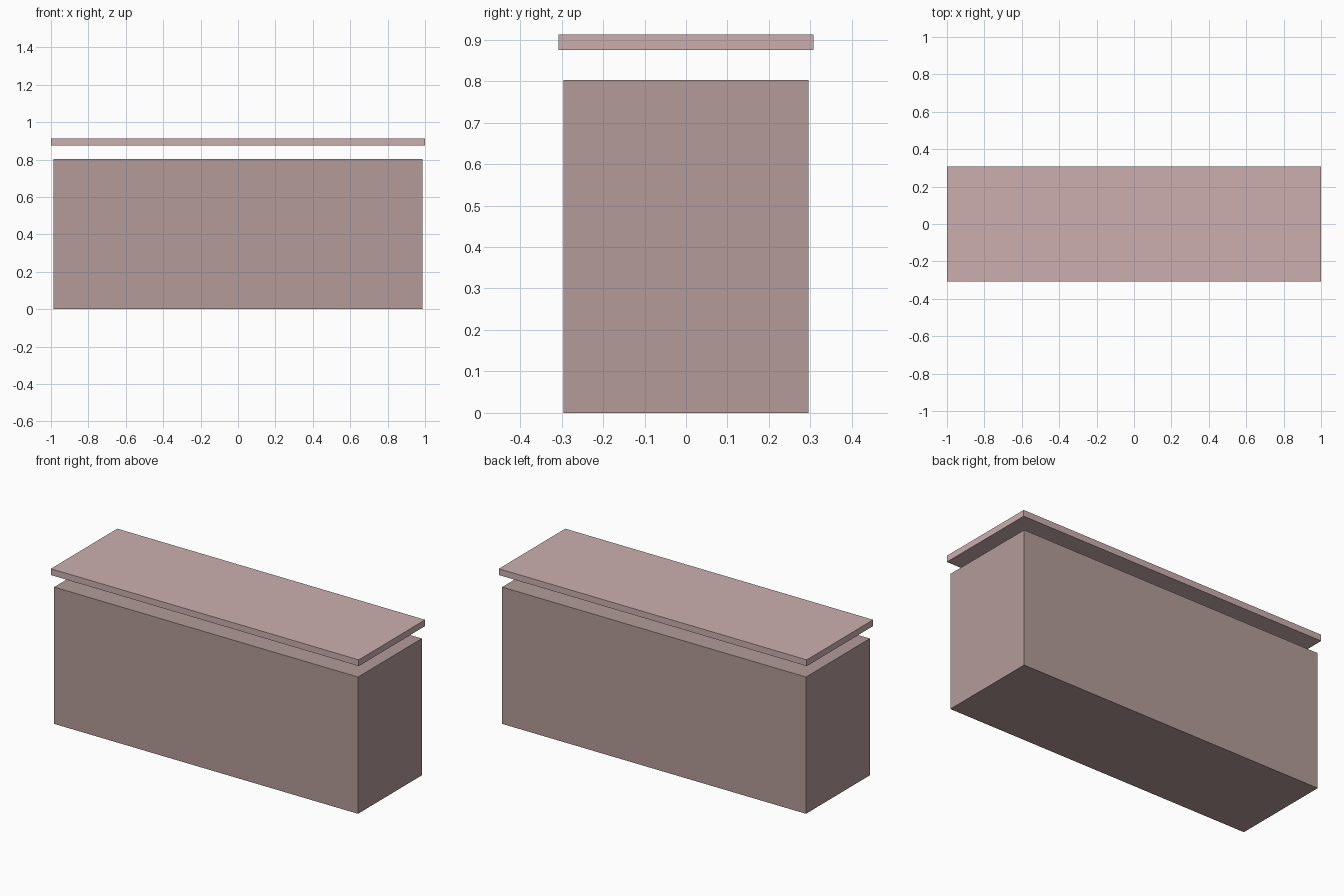
import bpy

if "Cube" in bpy.data.objects:
    bpy.data.objects.remove(bpy.data.objects["Cube"])


def material(name, rgb):
    mat = bpy.data.materials.new(name)
    mat.diffuse_color = (*rgb, 1.0)
    mat.use_nodes = True
    mat.node_tree.nodes["Principled BSDF"].inputs["Base Color"].default_value = mat.diffuse_color
    return mat


def box(name, half_x, half_y, z0, z1, mat):
    bpy.ops.mesh.primitive_cube_add(size=1, location=(0, 0, (z0 + z1) / 2))
    ob = bpy.context.object
    ob.name = name
    ob.scale = (2 * half_x, 2 * half_y, z1 - z0)
    bpy.ops.object.transform_apply(location=False, rotation=False, scale=True)
    ob.data.materials.append(mat)
    return ob


# Solid box body standing on the floor
box("body", 0.987, 0.296, 0.0, 0.803, material("body_color", (0.45, 0.33, 0.32)))

# Thin lid floating above the body with a small overhang
box("lid", 1.0, 0.308, 0.875, 0.912, material("lid_color", (0.61, 0.43, 0.43)))
